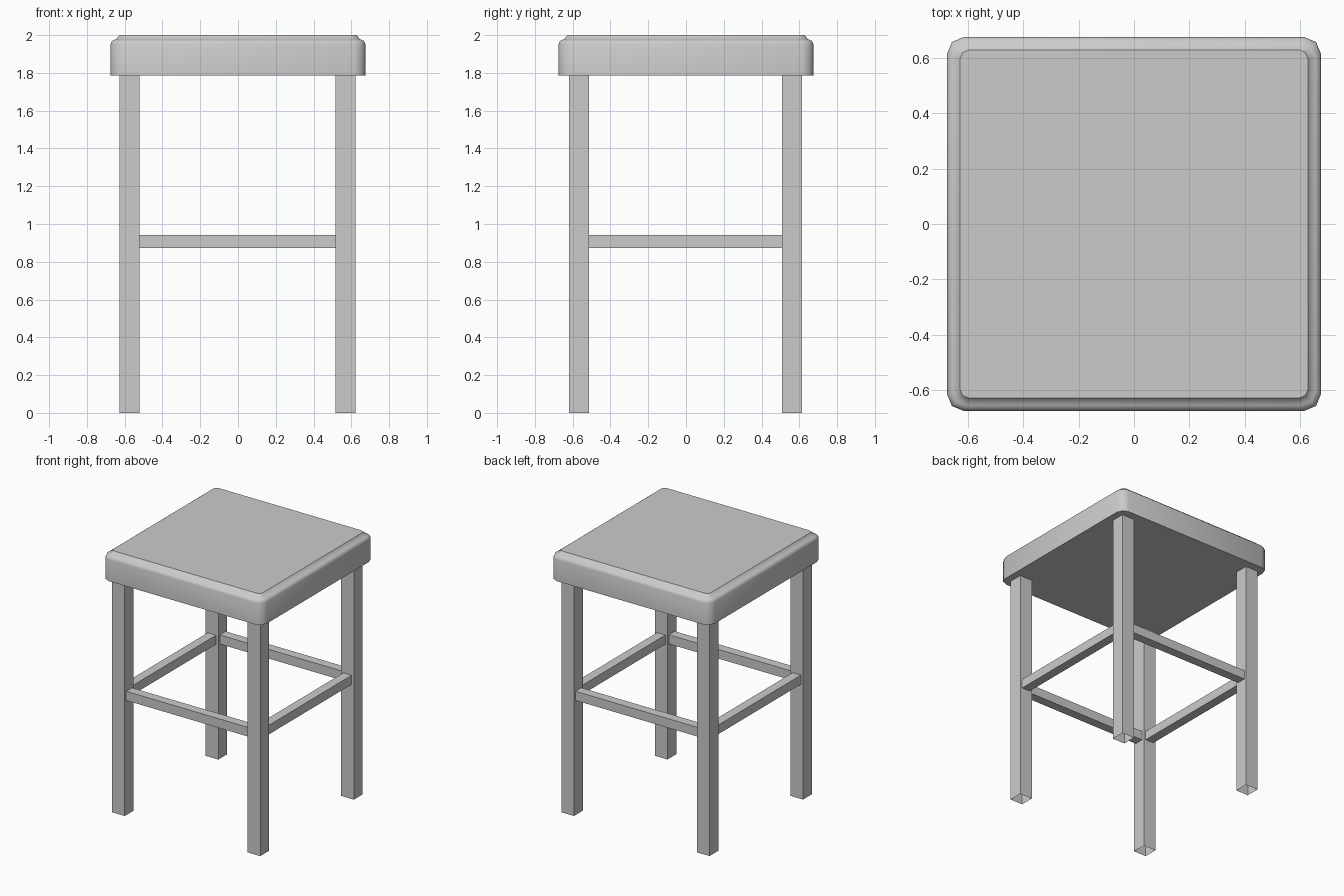
import bpy, bmesh
from math import sin, cos, pi, radians

cube = bpy.data.objects.get("Cube")
if cube:
    bpy.data.objects.remove(cube, do_unlink=True)

grey = bpy.data.materials.new("plain_grey")
grey.use_nodes = True
grey.diffuse_color = (0.6, 0.6, 0.6, 1)
grey.node_tree.nodes["Principled BSDF"].inputs["Base Color"].default_value = (0.6, 0.6, 0.6, 1)


def finish(bm, name):
    bmesh.ops.recalc_face_normals(bm, faces=bm.faces)
    mesh = bpy.data.meshes.new(name)
    bm.to_mesh(mesh)
    bm.free()
    mesh.materials.append(grey)
    obj = bpy.data.objects.new(name, mesh)
    bpy.context.collection.objects.link(obj)
    return obj


def box(name, center, size, open_bottom=False):
    bm = bmesh.new()
    bmesh.ops.create_cube(bm, size=1)
    for v in bm.verts:
        v.co = [c + a * s for c, a, s in zip(center, v.co, size)]
    if open_bottom:
        bm.normal_update()
        low = [f for f in bm.faces if f.normal.z < -0.5]
        bmesh.ops.delete(bm, geom=low, context='FACES_ONLY')
    return finish(bm, name)


def rounded_ring(bm, half, radius, z, steps=2):
    ring = []
    for corner in range(4):
        mid = pi / 4 + corner * pi / 2
        sx = 1 if cos(mid) > 0 else -1
        sy = 1 if sin(mid) > 0 else -1
        for i in range(steps + 1):
            a = corner * pi / 2 + i / steps * pi / 2
            ring.append(bm.verts.new((sx * (half - radius) + radius * cos(a),
                                      sy * (half - radius) + radius * sin(a), z)))
    return ring


# Seat: rounded square rings (half width, corner radius, height)
SEAT_RINGS = [(0.675, 0.06, 1.785), (0.675, 0.06, 1.95), (0.669, 0.056, 1.967),
              (0.655, 0.05, 1.975), (0.645, 0.045, 1.978), (0.628, 0.03, 2.0)]
bm = bmesh.new()
rings = [rounded_ring(bm, *r) for r in SEAT_RINGS]
for low, high in zip(rings, rings[1:]):
    n = len(low)
    for i in range(n):
        j = (i + 1) % n
        bm.faces.new((low[i], low[j], high[j], high[i]))
bm.faces.new(rings[0])
bm.faces.new(rings[-1])
seat = finish(bm, "seat")
bpy.ops.object.select_all(action='DESELECT')
seat.select_set(True)
bpy.context.view_layer.objects.active = seat
bpy.ops.object.shade_smooth_by_angle(angle=radians(46))

# Legs: hollow square tubes, open at the floor
LEG_X, LEG_Y, LEG_W, LEG_H = 0.571, 0.563, 0.106, 1.785
for sx, side in ((1, "left"), (-1, "right")):
    for sy, end in ((-1, "front"), (1, "back")):
        box(f"{end}_{side}_leg", (sx * LEG_X - 0.003, sy * LEG_Y - 0.003, LEG_H / 2),
            (LEG_W, LEG_W, LEG_H), open_bottom=True)

# Rails joining neighbouring legs
RAIL, RAIL_Z = 0.07, 0.908
for s, end, side in ((-1, "front", "right"), (1, "back", "left")):
    box(f"{end}_rail", (-0.003, s * LEG_Y - 0.003, RAIL_Z), (2 * LEG_X - LEG_W, RAIL, RAIL))
    box(f"{side}_rail", (s * LEG_X - 0.003, -0.003, RAIL_Z), (RAIL, 2 * LEG_Y - LEG_W, RAIL))
